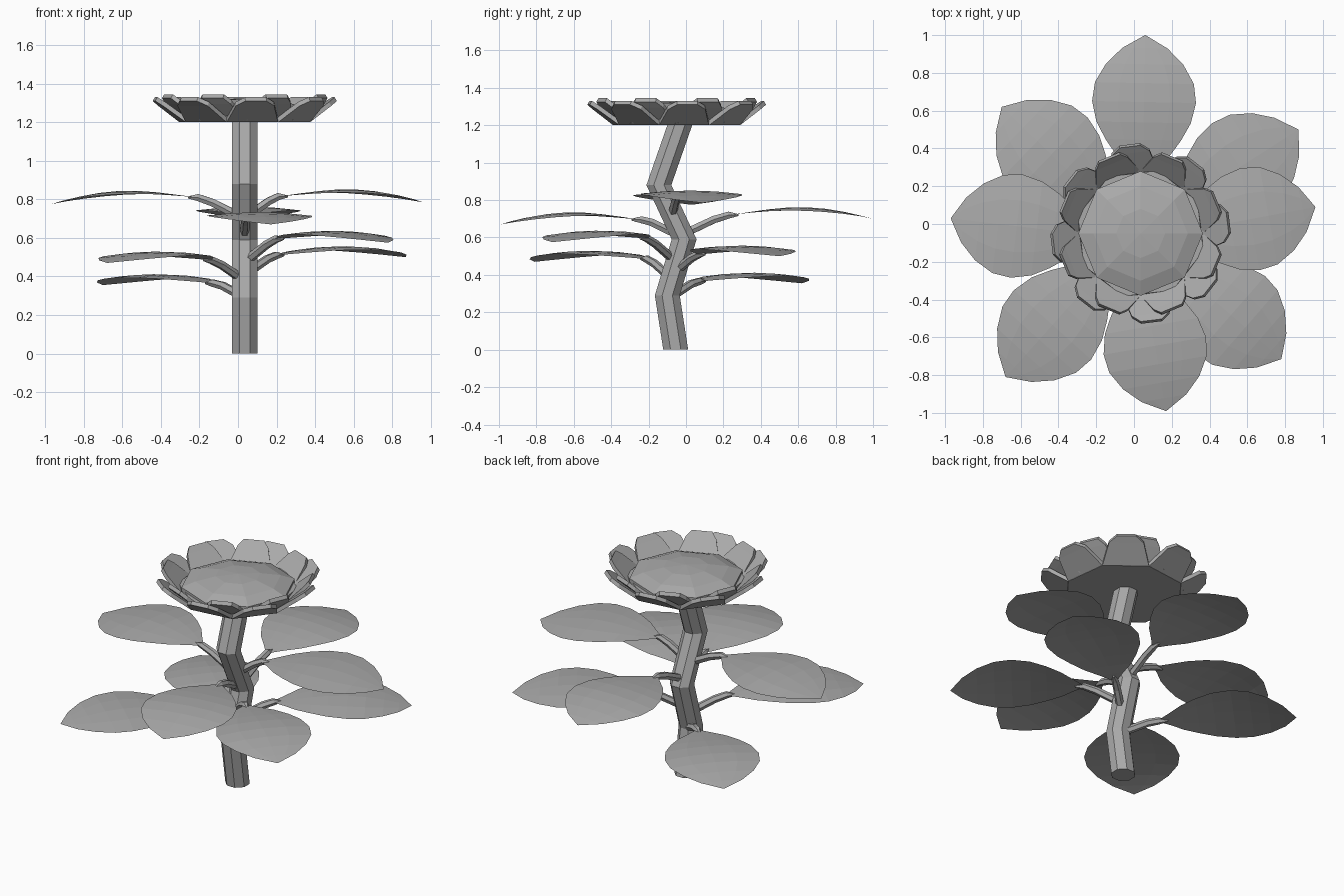
import bpy, bmesh
from math import cos, sin, pi, radians
from mathutils import Vector, Matrix

if "Cube" in bpy.data.objects:
    bpy.data.objects.remove(bpy.data.objects["Cube"])

grey = bpy.data.materials.new("plain_grey")
grey.use_nodes = True
grey.diffuse_color = (0.4, 0.4, 0.4, 1)
grey.node_tree.nodes["Principled BSDF"].inputs["Base Color"].default_value = (0.4, 0.4, 0.4, 1)


def loft(name, sections, closed=True, caps=True, solid=True):
    """Skin a row of equally long sections into one flat-shaded mesh."""
    bm = bmesh.new()
    rows = [[bm.verts.new(p) for p in s] for s in sections]
    n = len(rows[0])
    for a, b in zip(rows, rows[1:]):
        for i in range(n if closed else n - 1):
            j = (i + 1) % n
            bm.faces.new((a[i], a[j], b[j], b[i]))
    if closed and caps:
        bm.faces.new(rows[0][::-1])
        bm.faces.new(rows[-1])
    bmesh.ops.remove_doubles(bm, verts=bm.verts, dist=0.0005)
    if solid:
        bmesh.ops.recalc_face_normals(bm, faces=bm.faces)
    mesh = bpy.data.meshes.new(name)
    bm.to_mesh(mesh)
    bm.free()
    mesh.materials.append(grey)
    ob = bpy.data.objects.new(name, mesh)
    bpy.context.collection.objects.link(ob)
    return ob


def ring(x, y, z, r, turn=0, n=8):
    return [(x + r * cos(turn + 2 * pi * i / n), y + r * sin(turn + 2 * pi * i / n), z)
            for i in range(n)]


# Zigzag stem
CX, CY = 0.035, -0.05
STEM = [(-0.055, 0), (-0.1, 0.29), (-0.01, 0.59), (-0.145, 0.88), (-0.03, 1.21)]
loft("stem", [ring(CX, y, z, 0.072, pi / 8) for y, z in STEM])

# Flower head: flat base and low dome
FACE = radians(7)
loft("head_base", [ring(CX, CY, 1.2, 0.35, FACE + pi / 8),
                   ring(CX, CY, 1.25, 0.345, FACE + pi / 8)])
DOME = [(0.33, 1.24), (0.33, 1.265), (0.25, 1.295), (0.13, 1.318), (0.001, 1.325)]
loft("head_dome", [ring(CX, CY, z, r) for r, z in DOME])


# Two rings of flaring petals, each a thick plate with a blunt tip
def petal(name, angle, outline, thick=0.02):
    turn = Matrix.Translation((CX, CY, 0)) @ Matrix.Rotation(angle, 4, "Z")
    rows = []
    for r, z, w in outline:
        pts = [(r, -w, z), (r, w, z), (r - thick * 0.6, w, z + thick), (r - thick * 0.6, -w, z + thick)]
        rows.append([turn @ Vector(p) for p in pts])
    loft(name, rows)


for k in range(8):
    petal("outer_petal", FACE + k * pi / 4, [(0.325, 1.2, 0.134), (0.44, 1.285, 0.1), (0.475, 1.31, 0.055)])
    petal("inner_petal", (k + 0.5) * pi / 4, [(0.32, 1.21, 0.125), (0.41, 1.295, 0.09), (0.44, 1.325, 0.06)])


# Leaf stalk: bent six-sided tube
def stalk(name, start, end):
    a, b = Vector(start), Vector(end)
    flat = Vector((b.x - a.x, b.y - a.y, 0)).normalized()
    side = flat.cross(Vector((0, 0, 1)))
    mid = a.lerp(b, 0.6) + Vector((0, 0, 0.012))
    path = [a - flat * 0.02, mid, b, b + flat * 0.05]
    rows = []
    for i, p in enumerate(path):
        t = (path[min(i + 1, 3)] - path[max(i - 1, 0)]).normalized()
        up = side.cross(t)
        r = (0.024, 0.023, 0.021, 0.006)[i]
        rows.append([p + side * r * cos(k * pi / 3) + up * r * sin(k * pi / 3) for k in range(6)])
    loft(name, rows)


# Leaf blade: arched along its length, edges drooping slightly
HALF_WIDTH = [(0, 0.012), (0.08, 0.07), (0.17, 0.14), (0.28, 0.2), (0.4, 0.25), (0.54, 0.275),
              (0.67, 0.262), (0.8, 0.205), (0.91, 0.12), (1, 0.001)]


def blade(name, base, tip):
    a, b = Vector(base), Vector(tip)
    side = Vector((a.y - b.y, b.x - a.x, 0)).normalized()
    rows = []
    for t, w in HALF_WIDTH:
        arch = 0.052 * sin(pi * t ** 1.1)
        c = a.lerp(b, t) + Vector((0, 0, arch))
        rows.append([c + side * w * s - Vector((0, 0, 0.018 * (s * w / 0.27) ** 2))
                     for s in (-1, -0.5, 0, 0.5, 1)])
    loft(name, rows, closed=False, solid=False)


# name: stalk root, blade base, blade tip
LEAVES = {
    "left_leaf": ((0.08, -0.07, 0.72), (0.21, -0.05, 0.815), (0.96, 0.09, 0.785)),
    "right_leaf": ((-0.01, -0.07, 0.71), (-0.21, -0.06, 0.81), (-0.97, 0.03, 0.775)),
    "back_leaf": ((0.035, 0.03, 0.63), (0.045, 0.23, 0.72), (0.06, 1.0, 0.7)),
    "front_leaf": ((0.035, -0.1, 0.63), (0.04, -0.24, 0.695), (0.17, -0.99, 0.67)),
    "back_left_leaf": ((0.08, -0.03, 0.43), (0.2, 0.07, 0.51), (0.87, 0.5, 0.5)),
    "front_left_leaf": ((0.07, -0.09, 0.49), (0.2, -0.21, 0.595), (0.78, -0.715, 0.575)),
    "back_right_leaf": ((0, -0.04, 0.3), (-0.13, 0.07, 0.365), (-0.7, 0.62, 0.355)),
    "front_right_leaf": ((0, -0.1, 0.39), (-0.14, -0.21, 0.485), (-0.68, -0.81, 0.47)),
}
for name, (root, base, tip) in LEAVES.items():
    stalk(name + "_stalk", root, base)
    blade(name, base, tip)
